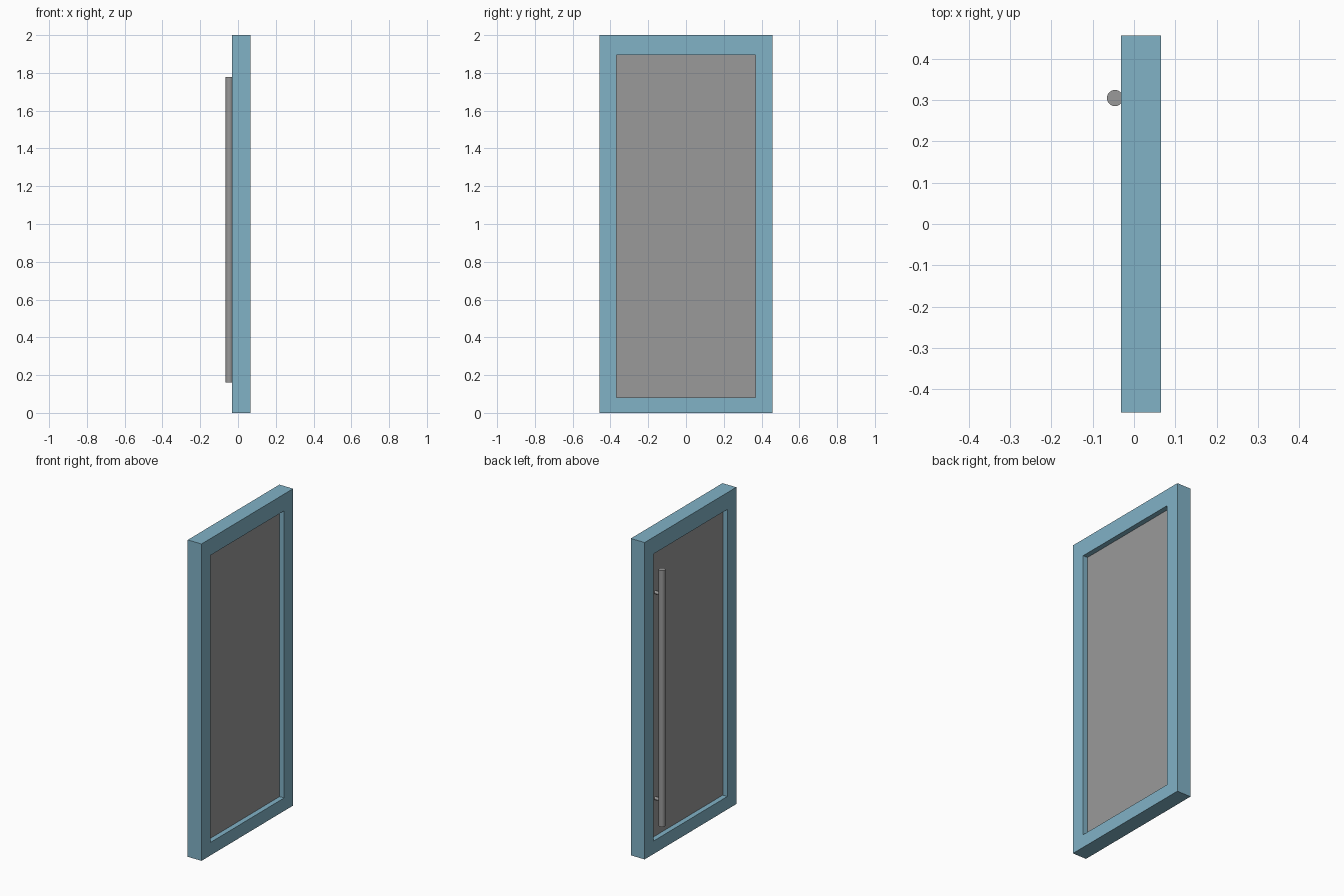
import bpy
import bmesh
from mathutils import Vector

cube = bpy.data.objects.get("Cube")
if cube:
    bpy.data.objects.remove(cube, do_unlink=True)


def material(name, color):
    m = bpy.data.materials.new(name)
    m.use_nodes = True
    m.diffuse_color = color
    m.node_tree.nodes["Principled BSDF"].inputs["Base Color"].default_value = color
    return m


BLUE = material("pale blue paint", (0.22, 0.445, 0.565, 1))
GREY = material("mid grey", (0.32, 0.32, 0.32, 1))


def finish(bm, name, mat):
    bmesh.ops.recalc_face_normals(bm, faces=bm.faces)
    mesh = bpy.data.meshes.new(name)
    bm.to_mesh(mesh)
    bm.free()
    mesh.materials.append(mat)
    obj = bpy.data.objects.new(name, mesh)
    bpy.context.collection.objects.link(obj)
    return obj


def rectangle(bm, x, half_width, z0, z1):
    corners = ((-1, z0), (1, z0), (1, z1), (-1, z1))
    return [bm.verts.new((x, s * half_width, z)) for s, z in corners]


def rod(name, start, end, radius, sides):
    start, end = Vector(start), Vector(end)
    axis = end - start
    bpy.ops.mesh.primitive_cylinder_add(
        vertices=sides, radius=radius, depth=axis.length, location=(start + end) / 2,
        rotation=axis.to_track_quat("Z", "Y").to_euler())
    obj = bpy.context.object
    obj.name = name
    obj.data.materials.append(GREY)
    bpy.ops.object.shade_smooth_by_angle()
    return obj


BACK, FRONT = -0.031, 0.065
OPENING = (0.368, 0.082, 1.894)

# Door frame: a rectangular ring, extruded through its thickness
bm = bmesh.new()
outer = rectangle(bm, BACK, 0.457, 0, 2)
inner = rectangle(bm, BACK, *OPENING)
for i in range(4):
    j = (i + 1) % 4
    bm.faces.new((outer[i], outer[j], inner[j], inner[i]))
ring = bmesh.ops.extrude_face_region(bm, geom=bm.faces[:], use_keep_orig=True)
bmesh.ops.translate(bm, vec=(FRONT - BACK, 0, 0),
                    verts=[g for g in ring["geom"] if isinstance(g, bmesh.types.BMVert)])
finish(bm, "door_frame", BLUE)

# Panel, recessed equally on both sides of the frame
third = (FRONT - BACK) / 3
half_width, z0, z1 = OPENING
bm = bmesh.new()
bmesh.ops.create_cube(bm, size=1)
bmesh.ops.scale(bm, vec=(third, 2 * half_width, z1 - z0), verts=bm.verts)
bmesh.ops.translate(bm, vec=((BACK + FRONT) / 2, 0, (z0 + z1) / 2), verts=bm.verts)
finish(bm, "door_panel", GREY)

# Long pull bar with two standoff posts
BAR_X, BAR_Y = -0.046, 0.305
rod("handle_bar", (BAR_X, BAR_Y, 0.16), (BAR_X, BAR_Y, 1.777), 0.0195, 32)
for name, z in (("lower_handle_post", 0.32), ("upper_handle_post", 1.62)):
    rod(name, (BAR_X, BAR_Y, z), (BACK + third + 0.002, BAR_Y, z), 0.01, 16)
